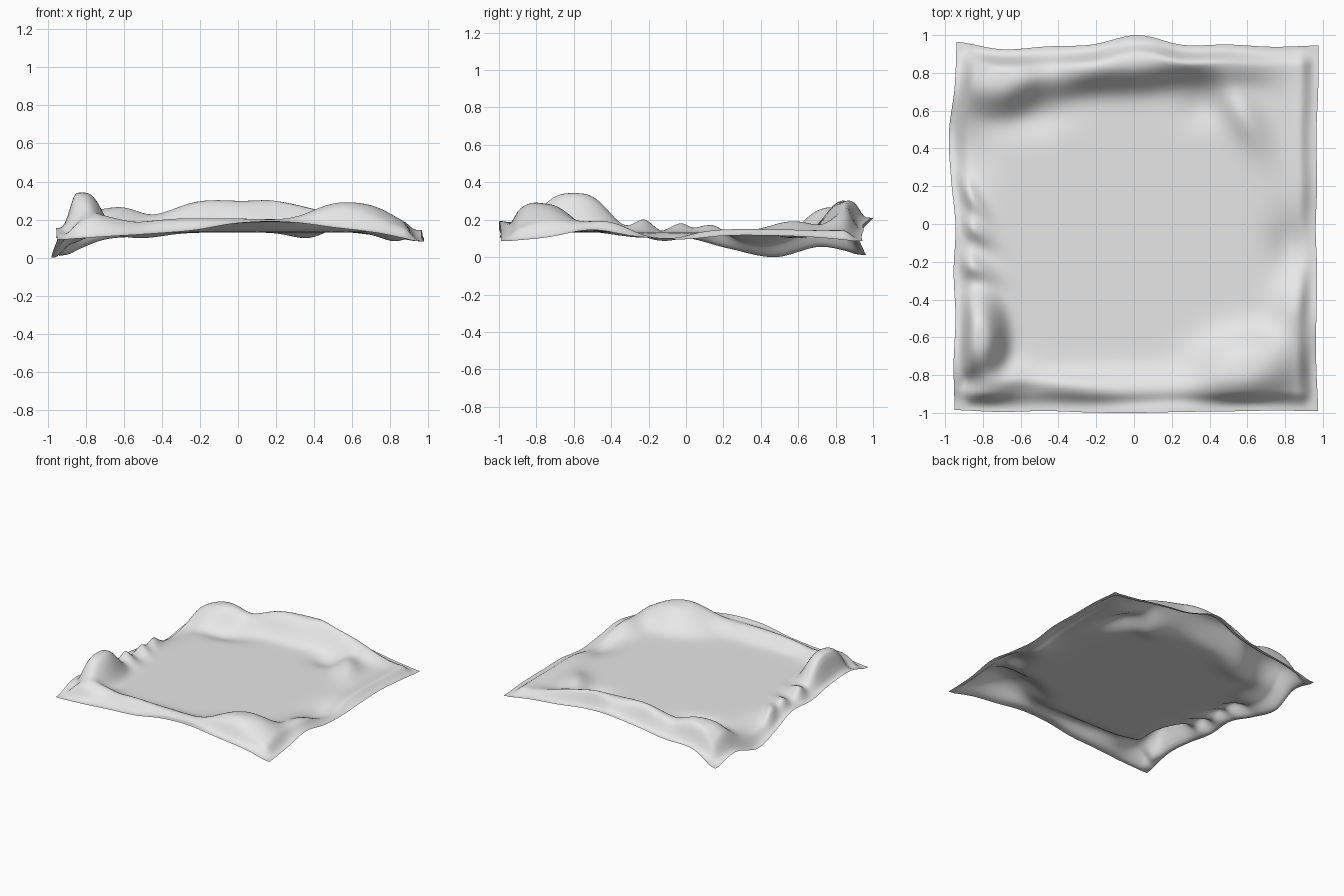
import bpy
import bmesh
import math

old = bpy.data.objects.get("Cube")
if old:
    bpy.data.objects.remove(old, do_unlink=True)

BASE = 0.137
RESOLUTION = 130

# Outline of each border, evenly spaced along it
OUTLINE = {
    "left": (-.95, -.955, -.945, -.955, -.945, -.968, -.98, -.95, -.94),
    "right": (.975, .965, .965, .97, .962, .97, .965, .975, .978),
    "front": (-.985, -.995, -.99, -.998, -1, -.995, -.992, -.988, -.99),
    "back": (.965, .925, .94, .95, 1, .948, .95, .938, .945),
}
# Height of each border
HEM = {
    "left": (.10, .16, .14, .11, .11, .05, .005, .06, .015),
    "right": (.09, .11, .15, .115, .10, .12, .12, .11, .09),
    "front": (.10, .115, .13, .15, .19, .195, .165, .135, .09),
    "back": (.015, .10, .12, .16, .215, .18, .15, .12, .09),
}
# Puffed folds: centre x, y, half length, half width, angle, height, steepness
PUFFS = (
    (-.82, -.60, .22, .125, 92, .21, 3),
    (.60, -.76, .27, .18, 8, .15, 2.6),
    (-.70, .77, .20, .16, 20, .12, 3),
    (.02, .86, .38, .13, 5, .16, 2.5),
    (-.36, .79, .25, .10, 10, .06, 2.5),
    (.45, .86, .28, .11, -4, .07, 2.5),
)
# Softer ridges and creases
RIDGES = (
    (.85, -.45, .18, .11, 80, .06),
    (.58, .58, .20, .09, -60, .06),
    (.05, -.88, .50, .10, 0, .07),
    (-.42, -.84, .28, .06, -5, .04),
    (-.72, -.86, .16, .08, 30, .06),
    (-.87, -.22, .13, .06, -25, .07),
    (-.86, -.02, .12, .05, -35, .05),
    (-.87, .15, .14, .05, -55, .05),
    (.89, .35, .50, .06, 90, .02),
)
# Sagging hollows
DIPS = (
    (-.93, .40, .20, .14, 90, -.07),
    (-.90, .90, .12, .12, 0, -.07),
    (-.90, -.83, .09, .05, 20, -.04),
    (.84, -.12, .17, .12, 90, -.05),
    (-.52, .56, .18, .09, 10, -.03),
    (.36, .62, .12, .10, 0, -.03),
)


def curve_value(values, t):
    """Smooth curve through evenly spaced values, t from 0 to 1."""
    last = len(values) - 1
    i = min(int(t * last), last - 1)
    f = t * last - i
    b, c = values[i], values[i + 1]
    a = values[max(i - 1, 0)]
    d = values[min(i + 2, last)]
    return b + f / 2 * (c - a + f * (2 * a - 5 * b + 4 * c - d + f * (3 * (b - c) + d - a)))


def bump(x, y, cx, cy, length, width, angle, height, power=2):
    ca, sa = math.cos(math.radians(angle)), math.sin(math.radians(angle))
    dx, dy = x - cx, y - cy
    r = math.hypot((dx * ca + dy * sa) / length, (dy * ca - dx * sa) / width)
    return height * math.exp(-r ** power)


def hem_weight(distance):
    t = max(0, min(1, (distance - .015) / .085))
    return 1 - t * t * (3 - 2 * t)


def sheet_point(s, t):
    """Position on the sheet for s across and t along, both 0 to 1."""
    left, right = (curve_value(OUTLINE[k], t) for k in ("left", "right"))
    front, back = (curve_value(OUTLINE[k], s) for k in ("front", "back"))
    x = left + (right - left) * s
    y = front + (back - front) * t
    z = BASE + sum(bump(x, y, *b) for b in PUFFS + RIDGES + DIPS)
    # Blend towards the hem near each border
    total, inner = 0, 1
    blended = 0
    for side, distance, along in (("left", x - left, t), ("right", right - x, t),
                                  ("front", y - front, s), ("back", back - y, s)):
        w = hem_weight(distance)
        inner *= 1 - w
        total += w
        blended += w * curve_value(HEM[side], along)
    return x, y, (z * inner + blended) / (inner + total)


# Cloth sheet
bm = bmesh.new()
bmesh.ops.create_grid(bm, x_segments=RESOLUTION, y_segments=RESOLUTION, size=.5)
for v in bm.verts:
    v.co = sheet_point(v.co.x + .5, v.co.y + .5)
lowest = min(v.co.z for v in bm.verts)
for v in bm.verts:
    v.co.z -= lowest
for f in bm.faces:
    f.smooth = True
mesh = bpy.data.meshes.new("cloth_sheet")
bm.to_mesh(mesh)
bm.free()
sheet = bpy.data.objects.new("cloth_sheet", mesh)
bpy.context.collection.objects.link(sheet)

# Light grey fabric
colour = (.8, .8, .8, 1)
fabric = bpy.data.materials.new("light_grey_fabric")
fabric.use_nodes = True
fabric.diffuse_color = colour
fabric.node_tree.nodes["Principled BSDF"].inputs["Base Color"].default_value = colour
mesh.materials.append(fabric)
